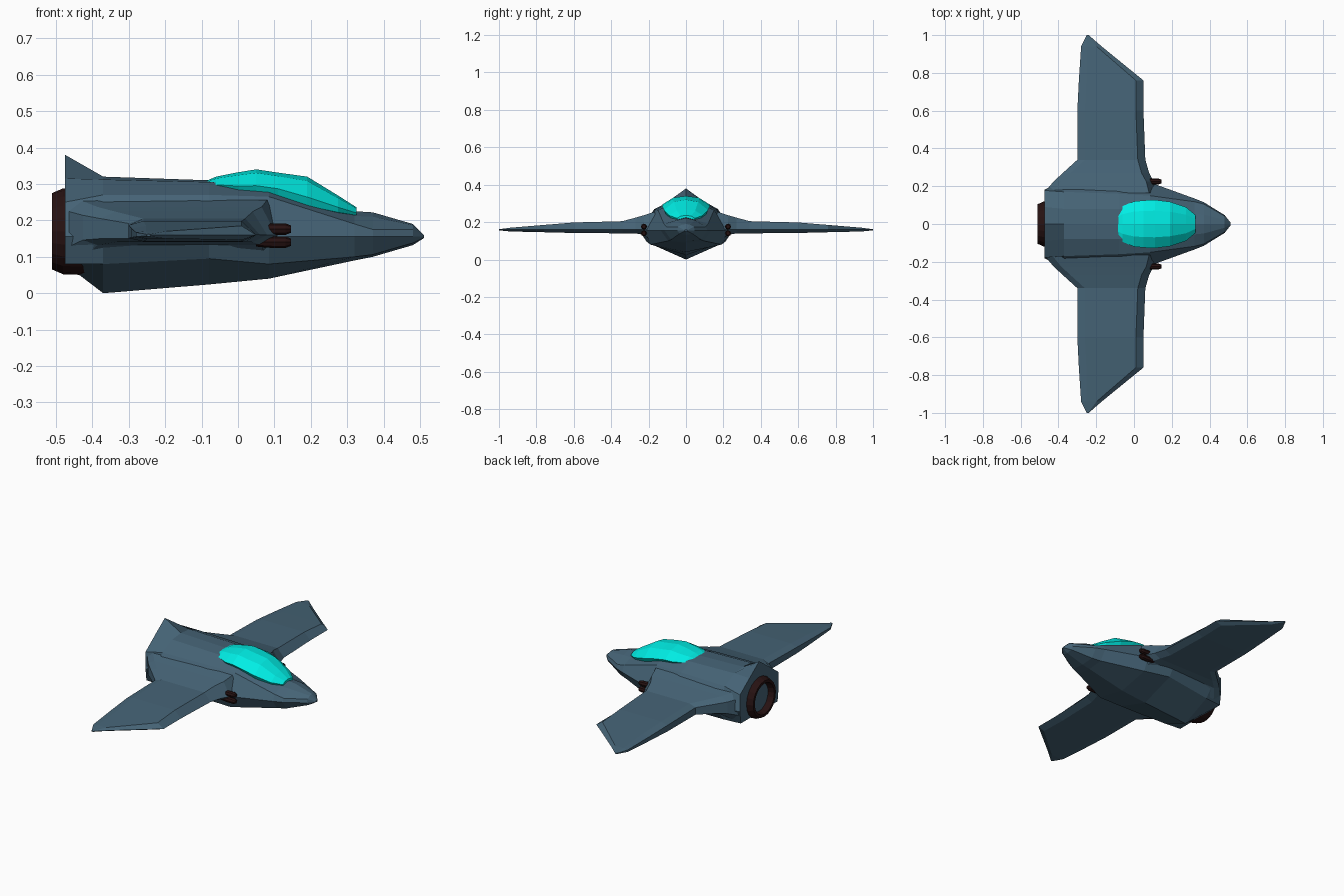
import bpy, bmesh, math

if "Cube" in bpy.data.objects:
    bpy.data.objects.remove(bpy.data.objects["Cube"])


def material(name, rgb):
    m = bpy.data.materials.new(name)
    m.diffuse_color = (*rgb, 1)
    m.use_nodes = True
    m.node_tree.nodes["Principled BSDF"].inputs["Base Color"].default_value = m.diffuse_color
    return m


HULL = material("hull_blue", (0.06, 0.125, 0.18))
GLASS = material("canopy_cyan", (0.0, 0.85, 0.78))
DARK = material("dark_metal", (0.02, 0.006, 0.006))


def loft(name, rings, mat):
    """Skin a list of closed rings with flat faces and cap both ends."""
    bm = bmesh.new()
    vs = [[bm.verts.new(p) for p in r] for r in rings]
    n = len(vs[0])
    for a, b in zip(vs, vs[1:]):
        for i in range(n):
            j = (i + 1) % n
            bm.faces.new((a[i], a[j], b[j], b[i]))
    bm.faces.new(vs[0])
    bm.faces.new(vs[-1])
    bmesh.ops.recalc_face_normals(bm, faces=bm.faces)
    me = bpy.data.meshes.new(name)
    bm.to_mesh(me)
    bm.free()
    me.materials.append(mat)
    ob = bpy.data.objects.new(name, me)
    bpy.context.collection.objects.link(ob)
    return ob


def mirrored_ring(x, half):
    """Half section from top centre to bottom centre, mirrored across y = 0."""
    return [(x, y, z) for y, z in half] + [(x, -y, z) for y, z in half[-2:0:-1]]


def turned(name, profile, y, z, sides, mat):
    """Revolve (x, radius) points around an axis along x."""
    return loft(name, [[(x, y + r * math.cos(2 * math.pi * i / sides),
                         z + r * math.sin(2 * math.pi * i / sides))
                        for i in range(sides)] for x, r in profile], mat)


# Fuselage, with a raised ridge at the tail and a keel underneath
hull = [
    (-.475, [(0, .38), (.09, .315), (.178, .25), (.18, .155), (.17, .08), (0, .08)]),
    (-.37, [(0, .32), (.08, .312), (.17, .27), (.24, .155), (.18, .08), (0, 0)]),
    (-.08, [(0, .31), (.08, .305), (.16, .27), (.25, .155), (.21, .095), (0, .024)]),
    (.085, [(0, .30), (.07, .295), (.15, .265), (.22, .155), (.19, .08), (0, .04)]),
    (.32, [(0, .225), (.055, .212), (.118, .19), (.135, .155), (.095, .1), (0, .09)]),
    (.37, [(0, .222), (.05, .21), (.105, .175), (.115, .155), (.08, .106), (0, .1)]),
    (.48, [(0, .19), (.02, .187), (.042, .175), (.047, .155), (.035, .138), (0, .132)]),
    (.51, [(0, .16), (.004, .159), (.008, .157), (.009, .155), (.006, .152), (0, .151)]),
]
loft("fuselage", [mirrored_ring(x, h) for x, h in hull], HULL)

# Faceted canopy: x, half width, top z, edge z
canopy = [(-.10, .06, .303, .298), (-.06, .095, .32, .288), (.0, .12, .332, .278),
          (.05, .125, .34, .276), (.11, .128, .331, .268), (.19, .118, .32, .24),
          (.275, .09, .268, .222), (.325, .048, .236, .214)]
loft("canopy", [mirrored_ring(x, [(0, t), (w * .55, t - (t - e) * .15),
                                  (w, e + (t - e) * .3), (w * .9, e), (0, e - .02)])
                for x, w, t, e in canopy], GLASS)

# Wings: y, leading x, trailing x, top z, bottom z
wing = [(.165, .12, -.475, .256, .085), (.225, .105, -.426, .237, .132),
        (.27, .08, -.377, .224, .14), (.34, .06, -.30, .205, .14),
        (.60, .05, -.30, .198, .142), (.76, .05, -.292, .185, .146),
        (.94, -.171, -.28, .17, .15), (1.0, -.24, -.25, .162, .156)]


def wing_ring(s, y, xl, xt, zt, zb):
    back = min(.04, (xl - xt) * .25)
    return [(xl, s * y, .16), (xl - back, s * y, zt), (xt + back, s * y, zt),
            (xt, s * y, zt * .7 + .16 * .3), (xt, s * y, zb * .5 + .08),
            (xt + back, s * y, zb), (xl - back, s * y, zb)]


for side, s in (("left", 1), ("right", -1)):
    loft(side + "_wing", [wing_ring(s, *w) for w in wing], HULL)
    # Twin guns at the wing root
    for level, z in (("upper", .176), ("lower", .14)):
        turned(f"{side}_{level}_gun",
               [(.05, .012), (.095, .016), (.13, .016), (.145, .01)],
               s * .225, z, 8, DARK)

# Hollow engine nozzle
turned("engine_nozzle", [(-.42, .12), (-.48, .118), (-.51, .105),
                         (-.51, .09), (-.465, .08), (-.465, .01)],
       0, .17, 20, DARK)
